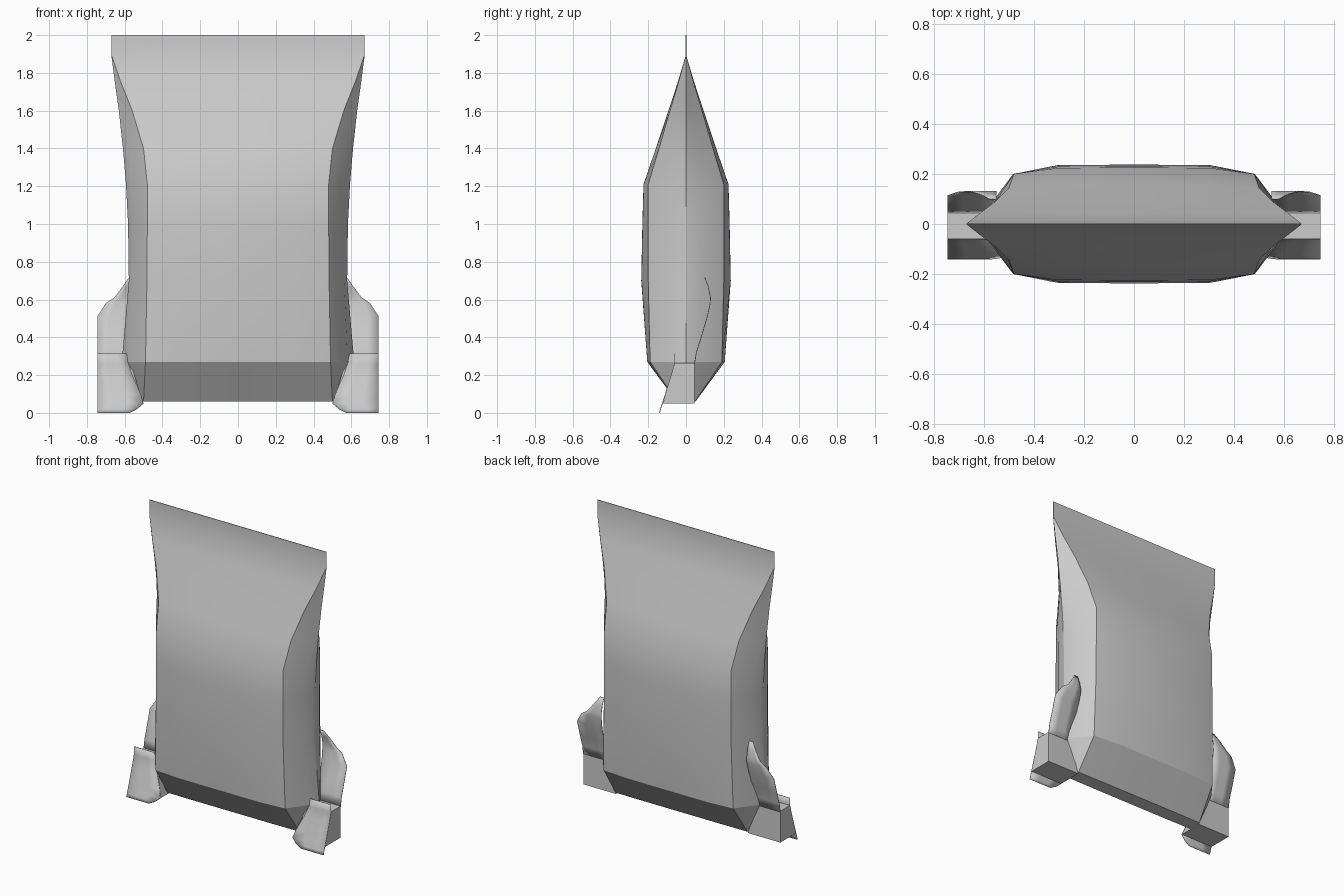
import bpy, bmesh, math

if "Cube" in bpy.data.objects:
    bpy.data.objects.remove(bpy.data.objects["Cube"])


def make_object(name, verts, faces, angle=20):
    mesh = bpy.data.meshes.new(name)
    mesh.from_pydata(verts, [], faces)
    bm = bmesh.new()
    bm.from_mesh(mesh)
    bmesh.ops.recalc_face_normals(bm, faces=bm.faces)
    bm.to_mesh(mesh)
    bm.free()
    obj = bpy.data.objects.new(name, mesh)
    bpy.context.collection.objects.link(obj)
    bpy.ops.object.select_all(action='DESELECT')
    obj.select_set(True)
    bpy.context.view_layer.objects.active = obj
    bpy.ops.object.shade_smooth_by_angle(angle=math.radians(angle))
    return obj


def mirror_x(obj):
    mod = obj.modifiers.new("mirror", 'MIRROR')
    mod.use_axis = (True, False, False)


def ring(z, tip, mx, my, cx, cy, d):
    # quarter outline from the side edge to the middle of the panel
    q = [(tip, 0), (mx, my), (cx, cy), (0.30, d - 0.03 * (d - cy)), (0, d)]
    half = q + [(-x, y) for x, y in q[-2::-1]]
    full = half + [(x, -y) for x, y in half[-2:0:-1]]
    return [(x, y, z) for x, y in full]


# Pouch: z, side edge x, side mid x/y, corner x/y, half depth
levels = [
    (0.06, 0.51, 0.505, 0.03, 0.50, 0.048, 0.05),
    (0.27, 0.615, 0.58, 0.07, 0.49, 0.19, 0.205),
    (0.70, 0.578, 0.562, 0.08, 0.482, 0.20, 0.237),
    (1.00, 0.582, 0.562, 0.08, 0.48, 0.20, 0.231),
    (1.21, 0.593, 0.565, 0.08, 0.48, 0.20, 0.225),
    (1.40, 0.609, 0.575, 0.055, 0.50, 0.143, 0.16),
    (1.60, 0.631, 0.60, 0.033, 0.56, 0.085, 0.093),
    (1.75, 0.652, 0.638, 0.016, 0.62, 0.04, 0.044),
    (1.89, 0.67, 0.669, 0.0015, 0.668, 0.002, 0.002),
    (2.00, 0.67, 0.669, 0.0015, 0.668, 0.002, 0.002),
]
verts = [v for lv in levels for v in ring(*lv)]
n = len(ring(*levels[0]))
faces = [(k * n + i, k * n + (i + 1) % n, (k + 1) * n + (i + 1) % n, (k + 1) * n + i)
         for k in range(len(levels) - 1) for i in range(n)]
faces += [tuple(range(n)), tuple(range(len(verts) - n, len(verts)))]
make_object("pouch", verts, faces)


# Corner blocks: side profile (inner x, y, z) extruded outward
OUT = 0.745
block = [(0.50, 0.045, 0.05), (0.57, 0.045, 0.265), (0.57, -0.057, 0.265), (0.50, -0.122, 0.05)]
verts = block + [(OUT, y, z) for _, y, z in block]
faces = [(i, (i + 1) % 4, 4 + (i + 1) % 4, 4 + i) for i in range(4)]
faces += [(0, 1, 2, 3), (4, 5, 6, 7)]
mirror_x(make_object("corner_block", verts, faces))


# Thin flaps: rows of (z, y, inner x, outer x)
def flap(name, rows):
    verts, steps = [], 3
    for z, y, xi, xo in rows:
        verts += [(xi + (xo - xi) * s / steps, y, z) for s in range(steps + 1)]
    w = steps + 1
    faces = [(r * w + s, r * w + s + 1, (r + 1) * w + s + 1, (r + 1) * w + s)
             for r in range(len(rows) - 1) for s in range(steps)]
    obj = make_object(name, verts, faces, 30)
    mirror_x(obj)
    mod = obj.modifiers.new("thickness", 'SOLIDIFY')
    mod.thickness = 0.004
    mod.offset = 0


flap("front_flap", [
    (0.0, -0.14, 0.575, OUT), (0.02, -0.135, 0.535, OUT), (0.05, -0.125, 0.50, OUT),
    (0.10, -0.109, 0.515, OUT), (0.20, -0.077, 0.56, OUT),
    (0.26, -0.06, 0.58, OUT), (0.315, -0.06, 0.59, OUT)])
flap("back_flap", [
    (0.26, 0.045, 0.56, OUT), (0.32, 0.055, 0.56, OUT), (0.40, 0.08, 0.56, OUT),
    (0.51, 0.113, 0.555, OUT), (0.58, 0.128, 0.55, 0.70), (0.61, 0.13, 0.55, 0.655),
    (0.67, 0.117, 0.55, 0.61), (0.715, 0.10, 0.55, 0.578)])
